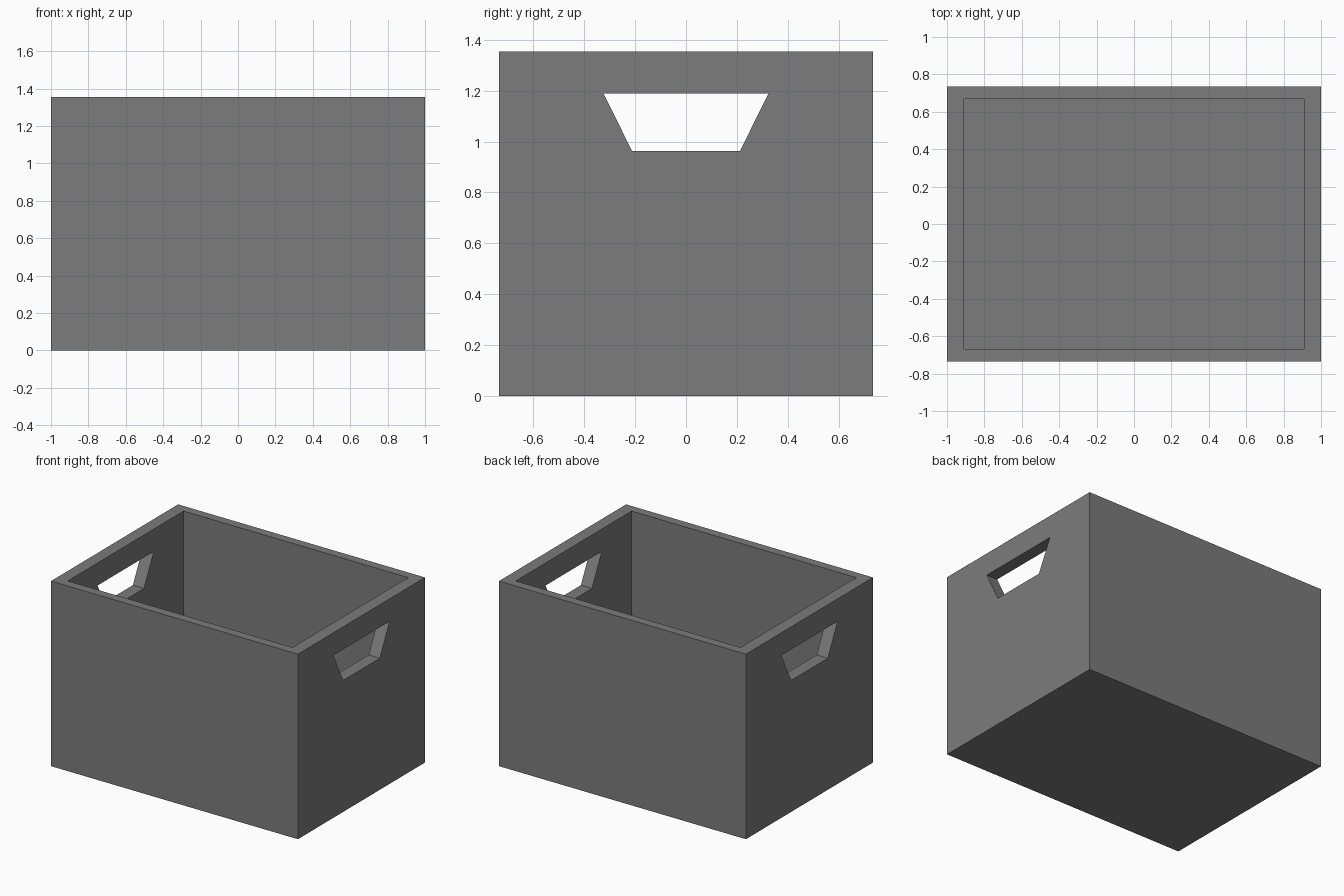
import bpy
import bmesh

if "Cube" in bpy.data.objects:
    bpy.data.objects.remove(bpy.data.objects["Cube"])

HALF_X, HALF_Y, HEIGHT = 1.0, 0.735, 1.355   # outer size
IN_X, IN_Y, FLOOR = 0.91, 0.67, 0.08         # cavity size and floor thickness


def prism(name, profile, axis, start, end):
    """Extrude a closed 2D profile along x (profile in y, z) or z (profile in x, y)."""
    def place(a, b, t):
        return (t, a, b) if axis == "x" else (a, b, t)

    bm = bmesh.new()
    face = bm.faces.new([bm.verts.new(place(a, b, start)) for a, b in profile])
    top = bmesh.ops.extrude_face_region(bm, geom=[face])["geom"]
    shift = place(0, 0, end - start)
    bmesh.ops.translate(bm, vec=shift,
                        verts=[v for v in top if isinstance(v, bmesh.types.BMVert)])
    bmesh.ops.recalc_face_normals(bm, faces=bm.faces)
    mesh = bpy.data.meshes.new(name)
    bm.to_mesh(mesh)
    bm.free()
    obj = bpy.data.objects.new(name, mesh)
    bpy.context.collection.objects.link(obj)
    return obj


def rectangle(x, y):
    return [(-x, -y), (x, -y), (x, y), (-x, y)]


# Box body
crate = prism("crate", rectangle(HALF_X, HALF_Y), "z", 0, HEIGHT)
grey = bpy.data.materials.new("grey")
grey.diffuse_color = (0.2, 0.2, 0.2, 1)
grey.use_nodes = True
grey.node_tree.nodes["Principled BSDF"].inputs["Base Color"].default_value = grey.diffuse_color
crate.data.materials.append(grey)

# Open cavity, and one trapezoid cut through both end walls for the handles
cavity = prism("cavity_cutter", rectangle(IN_X, IN_Y), "z", FLOOR, HEIGHT + 0.2)
handles = prism("handle_cutter",
                [(-0.212, 0.963), (0.212, 0.963), (0.325, 1.19), (-0.325, 1.19)],
                "x", -1.2, 1.2)

bpy.context.view_layer.objects.active = crate
for cutter in (cavity, handles):
    cutter.hide_render = True
    mod = crate.modifiers.new(cutter.name, "BOOLEAN")
    mod.operation = "DIFFERENCE"
    mod.solver = "EXACT"
    mod.object = cutter
    bpy.ops.object.modifier_apply(modifier=mod.name)
    bpy.data.objects.remove(cutter)
